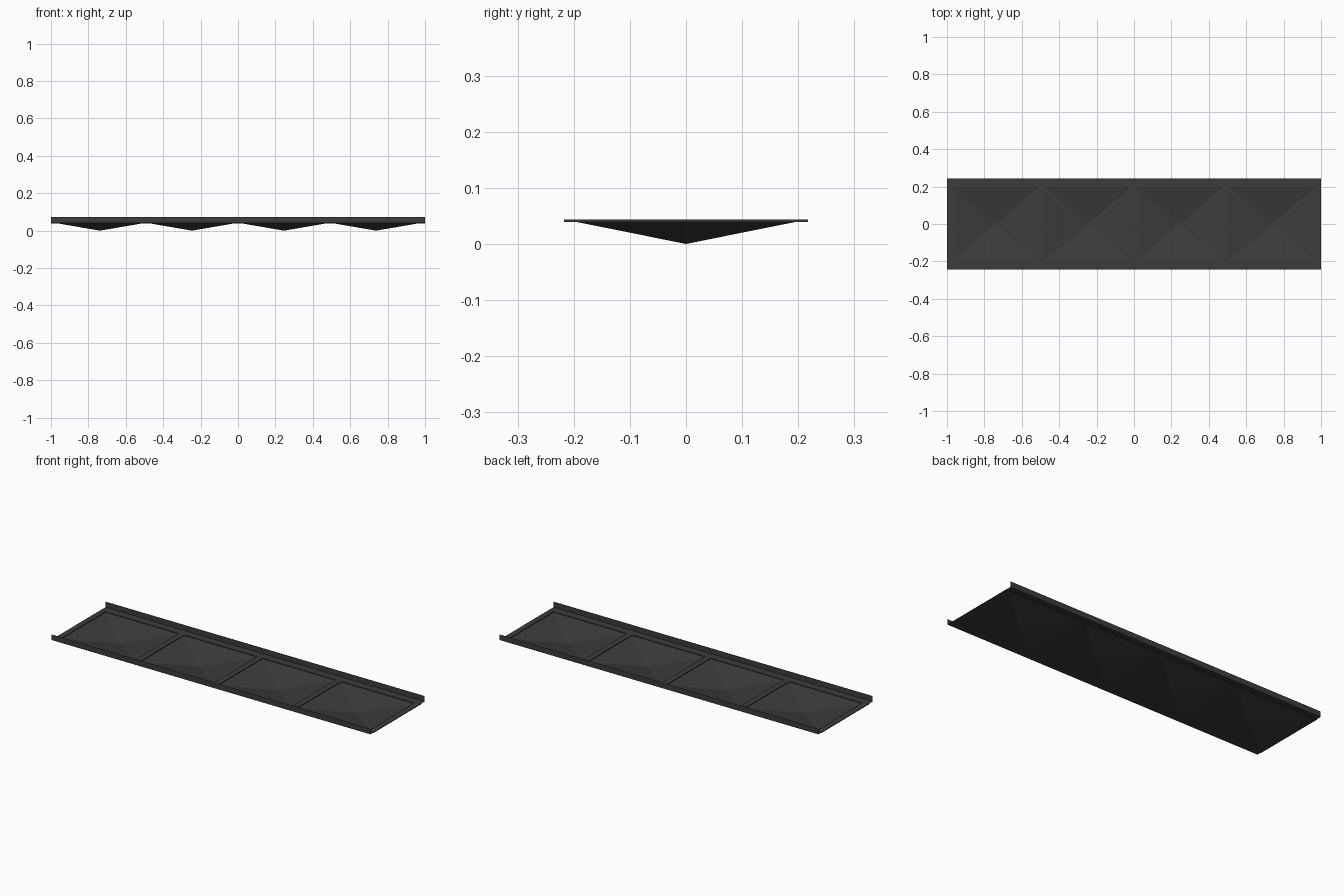
import bpy, bmesh

if "Cube" in bpy.data.objects:
    bpy.data.objects.remove(bpy.data.objects["Cube"])

mat = bpy.data.materials.new("dark_grey")
mat.diffuse_color = (0.045, 0.045, 0.045, 1)
mat.use_nodes = True
mat.node_tree.nodes["Principled BSDF"].inputs["Base Color"].default_value = mat.diffuse_color

LOW, HIGH, LIP = 0.0395, 0.0435, 0.074   # frame underside, frame top, lip top
W, EDGE = 0.217, 0.243                   # frame and lip half widths
BAR, RAIL = 0.032, 0.02                  # cross bar and side rail widths
PITCH = (2 - BAR) / 4


def finish(name, bm):
    me = bpy.data.meshes.new(name)
    bm.to_mesh(me)
    bm.free()
    me.materials.append(mat)
    ob = bpy.data.objects.new(name, me)
    bpy.context.collection.objects.link(ob)
    return ob


def box(name, x0, x1, y0, y1, z0, z1):
    bm = bmesh.new()
    bmesh.ops.create_cube(bm, size=1)
    for v in bm.verts:
        v.co = (x1 if v.co.x > 0 else x0,
                y1 if v.co.y > 0 else y0,
                z1 if v.co.z > 0 else z0)
    return finish(name, bm)


# thin cross bars between and beside the pans
for i in range(5):
    x = -1 + i * PITCH
    box("cross_bar", x, x + BAR, -W, W, LOW, HIGH)

# four shallow inverted pyramid pans
for i in range(4):
    cx = -1 + BAR / 2 + (i + 0.5) * PITCH
    hx, hy = (PITCH - BAR) / 2, W - RAIL
    bm = bmesh.new()
    apex = bm.verts.new((cx, 0, 0))
    rim = [bm.verts.new((cx + sx * hx, sy * hy, LOW))
           for sx, sy in ((-1, -1), (1, -1), (1, 1), (-1, 1))]
    for k in range(4):
        bm.faces.new((rim[k], rim[(k + 1) % 4], apex))
    finish("pan", bm)

for s in (-1, 1):
    # side rails
    y0, y1 = sorted((s * (W - RAIL), s * W))
    box("side_rail", -1, 1, y0, y1, LOW, HIGH)

    # sheet metal lip: flat ledge then upright edge
    bm = bmesh.new()
    path = [(s * W, HIGH - 0.001), (s * EDGE, HIGH - 0.001), (s * EDGE, LIP)]
    rows = [[bm.verts.new((x, y, z)) for x in (-1, 1)] for y, z in path]
    for a, b in zip(rows, rows[1:]):
        f = (a[0], a[1], b[1], b[0])
        bm.faces.new(f if s > 0 else f[::-1])
    finish("side_lip", bm)
